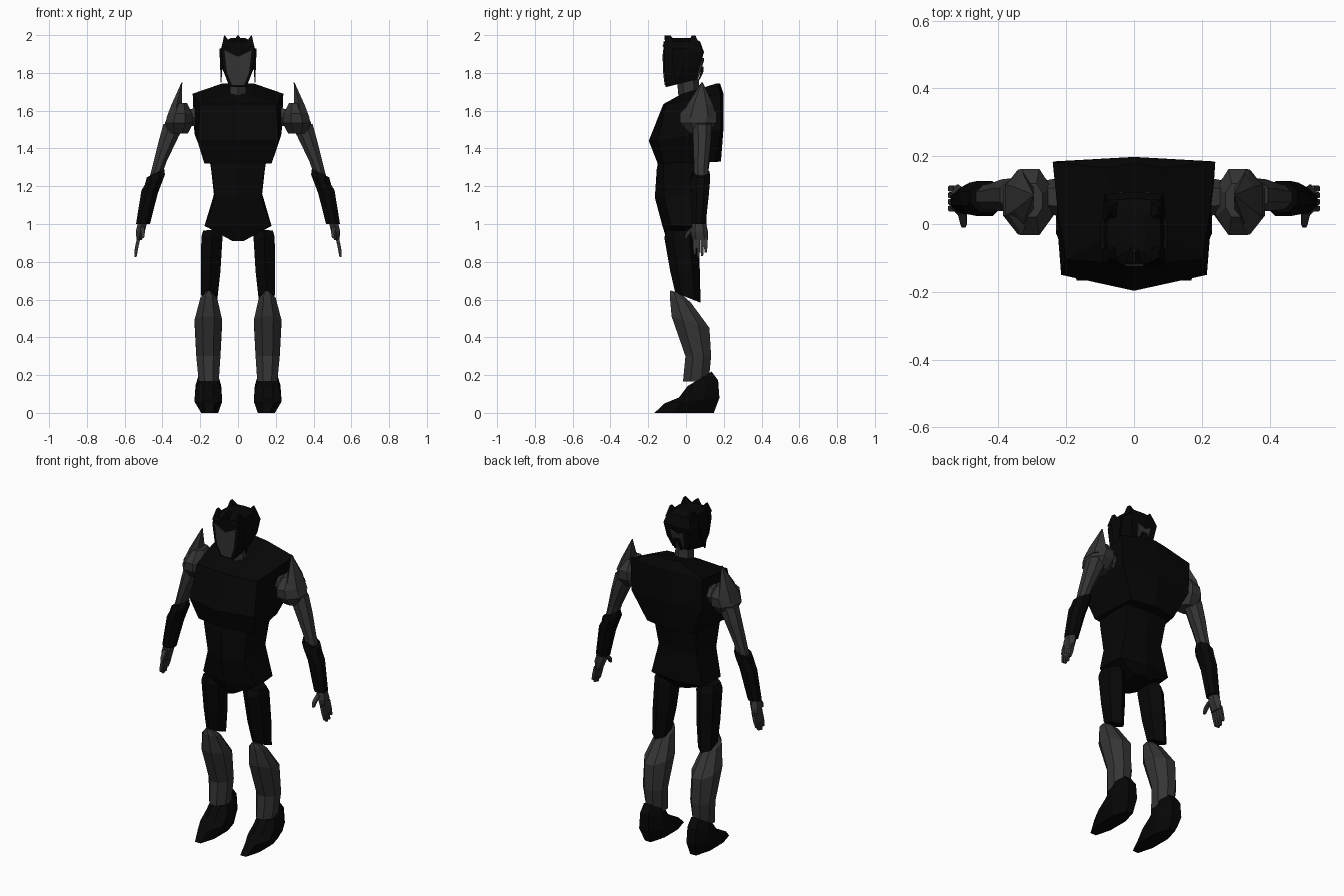
import bpy, bmesh
from math import cos, sin, pi

def mat(name, v):
    m = bpy.data.materials.new(name)
    m.diffuse_color = (v, v, v, 1)
    return m

BLACK, GREY = mat("black", 0.002), mat("dark_grey", 0.035)

def skin(name, rings, m, mirror=False):
    """Flat-faced skin over equal-length rings of points, capped at both ends."""
    bm = bmesh.new()
    vs = [[bm.verts.new(p) for p in r] for r in rings]
    n = len(vs[0])
    for a, b in zip(vs, vs[1:]):
        for i in range(n):
            j = (i + 1) % n
            bm.faces.new((a[i], a[j], b[j], b[i]))
    bm.faces.new(vs[0][::-1])
    bm.faces.new(vs[-1])
    bmesh.ops.recalc_face_normals(bm, faces=bm.faces)
    me = bpy.data.meshes.new(name)
    bm.to_mesh(me)
    bm.free()
    me.materials.append(m)
    ob = bpy.data.objects.new(name, me)
    bpy.context.collection.objects.link(ob)
    if mirror:
        ob.modifiers.new("mirror", 'MIRROR').use_mirror_merge = False
    return ob

def oval(x, y, z, rx, ry, tx=0, ty=0, n=8):
    """Level n-gon, tilted by slopes tx and ty; rx, ry are its half extents."""
    k, out = 1 / cos(pi / n), []
    for i in range(n):
        a = 2 * pi * i / n + pi / n
        dx, dy = rx * k * cos(a), ry * k * sin(a)
        out.append((x + dx, y + dy, z + tx * dx + ty * dy))
    return out

def limb(name, specs, m, n=8, mirror=True):
    return skin(name, [oval(*s, n=n) for s in specs], m, mirror)

def body(wf, wb, yf, yfs, yb, ybc, zf, zb):
    """Symmetric torso section: ridge in front, side corners, ridge behind."""
    ym, wm, zm = (yfs + yb) / 2, (wf + wb) / 2 + .005, (zf + zb) / 2
    half = [(wf, yfs, zf), (wm, ym, zm), (wb, yb, zb)]
    return [(0, yf, zf)] + half + [(0, ybc, zb)] + [(-x, y, z) for x, y, z in half[::-1]]

def plate(name, pts, d, m):
    """Thin panel from (x, y, z) outline, thickened along y."""
    return skin(name, [pts, [(x, y + d, z) for x, y, z in pts]], m)

# Torso
skin("chest", [body(.178, .15, -.15, -.12, .155, .185, 1.32, 1.33),
               body(.215, .232, -.197, -.15, .185, .198, 1.44, 1.50),
               body(.20, .24, -.12, -.105, .183, .198, 1.635, 1.69),
               body(.05, .08, -.02, -.015, .165, .18, 1.69, 1.745)], BLACK)
skin("abdomen", [body(.03, .05, -.10, -.08, .06, .08, .91, .94),
                 body(.175, .17, -.125, -.08, .085, .11, .99, .99),
                 body(.12, .125, -.165, -.115, .08, .10, 1.14, 1.17),
                 body(.14, .135, -.155, -.12, .10, .12, 1.29, 1.29),
                 body(.15, .15, -.14, -.11, .12, .13, 1.37, 1.37)], BLACK)

# Neck and head
limb("neck", [(0, .02, 1.65, .045, .05), (0, .005, 1.82, .04, .05)], GREY, 6, False)
skin("head", [body(.045, .05, -.108, -.105, .055, .05, 1.725, 1.765),
              body(.075, .078, -.117, -.115, .072, .07, 1.81, 1.83),
              body(.09, .088, -.12, -.115, .088, .095, 1.91, 1.91),
              body(.078, .072, -.12, -.115, .07, .075, 1.965, 1.965),
              body(.03, .03, -.08, -.08, .02, .04, 1.985, 1.985)], BLACK)
plate("face", [(-.072, -.122, 1.92), (0, -.124, 1.885), (.072, -.122, 1.92),
               (.058, -.121, 1.80), (.032, -.113, 1.735), (-.032, -.113, 1.735),
               (-.058, -.121, 1.80)], .02, GREY)
plate("nape", [(-.045, .094, 1.88), (0, .094, 1.86), (.045, .094, 1.88),
               (.03, .066, 1.775), (-.03, .066, 1.775)], -.02, GREY)

# Hair: crown spikes, side strands, nape strands
for y in (-.09, .04):
    limb("hair_spike", [(.055, y, 1.94, .03, .035), (.072, y, 1.998, .002, .01)], BLACK, 4)
limb("hair_crest", [(0, -.07, 1.95, .035, .04), (0, -.10, 1.998, .004, .015)], BLACK, 4, False)
limb("side_strand", [(.09, -.05, 1.75, .002, .004), (.088, -.04, 1.85, .007, .03),
                     (.085, -.03, 1.93, .014, .045)], BLACK, 4)
limb("nape_strand", [(.022, .07, 1.765, .003, .003), (.018, .083, 1.80, .006, .008),
                     (.01, .088, 1.835, .006, .006)], BLACK, 4)

# Shoulders
limb("shoulder_ball", [(.315, .07, 1.48, .05, .05), (.312, .065, 1.535, .075, .095),
                       (.305, .065, 1.585, .062, .098), (.30, .07, 1.64, .03, .05)], GREY)
limb("shoulder_spike", [(.33, .07, 1.56, .05, .08), (.325, .075, 1.63, .028, .06),
                        (.297, .085, 1.75, .002, .003)], GREY, 6)
skin("shoulder_joint", [[(x, .08 + r * cos(i * pi / 3), 1.565 + r * sin(i * pi / 3))
                         for i in range(6)] for x, r in ((.19, .04), (.23, .055), (.30, .04))],
     GREY, True)

# Arms
limb("upper_arm", [(.44, .08, 1.24, .03, .035), (.415, .08, 1.32, .037, .038, -.3),
                   (.367, .085, 1.45, .054, .047, -.3), (.335, .085, 1.53, .06, .05)], GREY)
limb("forearm", [(.503, .068, 1.0, .037, .036), (.468, .075, 1.17, .043, .047, .2),
                 (.44, .075, 1.235, .053, .052, -.5), (.437, .08, 1.27, .046, .045, -.5)], BLACK)

# Hands
limb("palm", [(.523, .075, .915, .014, .036), (.517, .07, .96, .024, .04),
              (.505, .07, 1.01, .024, .03)], GREY, 6)
for i, tip in enumerate((.84, .825, .83, .85)):
    y = .046 + .0195 * i
    limb("finger", [(.543, y, tip, .006, .006), (.536, y, .88, .009, .009),
                    (.523, y, .935, .009, .009)], GREY, 4)
limb("thumb", [(.503, -.004, .925, .006, .006), (.503, .012, .955, .01, .012),
               (.508, .045, .985, .012, .016)], GREY, 4)

# Legs
limb("thigh", [(.152, .01, .61, .042, .058, 0, -.4), (.145, -.005, .75, .052, .068),
               (.138, -.025, .93, .056, .078), (.135, -.03, .97, .05, .06, -.1)], BLACK, 6)
limb("shin", [(.155, .052, .165, .053, .068), (.157, .065, .30, .064, .068),
              (.157, .024, .48, .073, .1, 0, -.3), (.155, -.03, .60, .045, .056, 0, -.3),
              (.155, -.055, .64, .012, .028, 0, -.3)], GREY)

# Boots
limb("boot", [(.15, -.01, 0, .045, .157), (.157, .032, .065, .073, .145, 0, .1),
              (.157, .065, .125, .068, .105, 0, .45), (.157, .072, .18, .053, .064, 0, .6)], BLACK)
